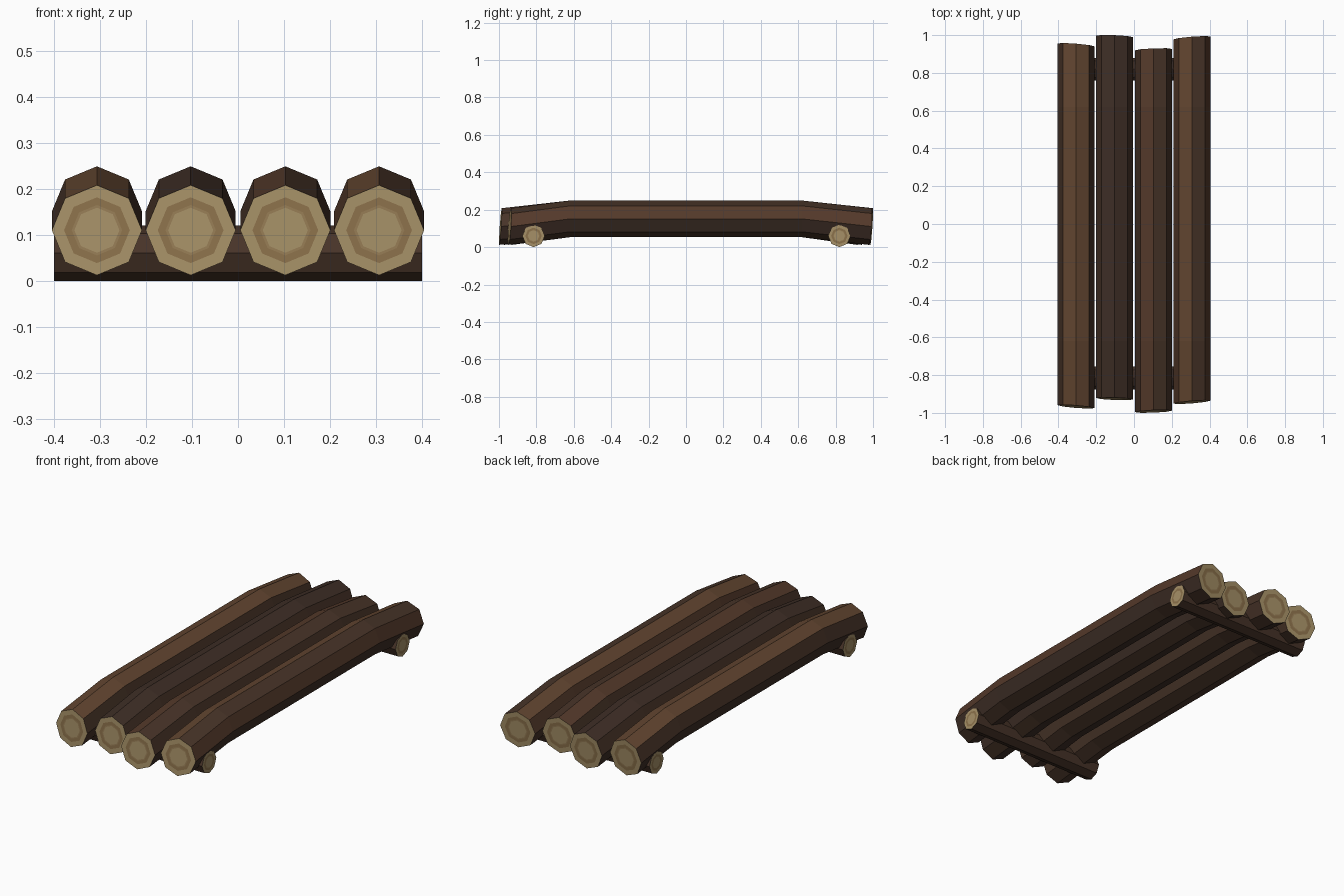
import bpy, bmesh
from math import sin, cos, pi

if "Cube" in bpy.data.objects:
    bpy.data.objects.remove(bpy.data.objects["Cube"])


def mat(name, rgb):
    m = bpy.data.materials.new(name)
    m.diffuse_color = (*rgb, 1)
    m.use_nodes = True
    m.node_tree.nodes["Principled BSDF"].inputs["Base Color"].default_value = m.diffuse_color
    return m


bark = [mat("bark_light", (.120, .059, .029)), mat("bark_red", (.088, .041, .023)),
        mat("bark_mid", (.064, .034, .021)), mat("bark_dark", (.048, .027, .019))]
wood = [mat("wood_light", (.38, .28, .135)), mat("wood_ring", (.26, .165, .07)),
        mat("wood_mid", (.30, .20, .09))]
SIDES = 8
# cut-end growth rings: (inner radius fraction, wood index)
RINGS = [(.73, 0), (.56, 1), (.50, 2)]


def make_log(name, stations, radius, facets, axis):
    """Octagonal log; stations = (position, z, sideways slant, vertical slant)."""
    bm = bmesh.new()

    def ring(st, scale):
        pos, z, slant, tilt = st
        verts = []
        for i in range(SIDES):
            a = 2 * pi * i / SIDES
            u, w = radius * scale * cos(a), radius * scale * sin(a)
            along = pos + u * slant + w * tilt
            verts.append(bm.verts.new((u, along, z + w)))
        return verts

    def bridge(a, b, mats):
        for i in range(SIDES):
            j = (i + 1) % SIDES
            bm.faces.new((a[i], a[j], b[j], b[i])).material_index = mats[i]

    # bark
    loops = [ring(s, 1) for s in stations]
    for a, b in zip(loops, loops[1:]):
        bridge(a, b, facets)
    # ringed cut ends
    for st, outer in ((stations[0], loops[0]), (stations[-1], loops[-1])):
        for scale, m in RINGS:
            inner = ring(st, scale)
            bridge(outer, inner, [4 + m] * SIDES)
            outer = inner
        bm.faces.new(outer).material_index = 4
    bmesh.ops.recalc_face_normals(bm, faces=bm.faces)
    me = bpy.data.meshes.new(name)
    bm.to_mesh(me)
    bm.free()
    for m in bark + wood:
        me.materials.append(m)
    ob = bpy.data.objects.new(name, me)
    if axis == "x":
        ob.rotation_euler.z = -pi / 2
    bpy.context.collection.objects.link(ob)
    return ob


# deck logs: x, front y, back y, end slants (front, back), bark per facet (from +x, upwards)
LOGS = [
    (-.307, -.967, .948, -.08, -.08, [2, 0, 0, 2, 3, 2, 2, 2]),
    (-.103, -.925, .993, -.04, -.04, [2, 3, 3, 2, 3, 3, 2, 2]),
    (.103, -.992, .923, .04, .04, [2, 2, 1, 2, 2, 3, 2, 3]),
    (.307, -.943, .985, .08, .08, [1, 2, 0, 1, 2, 3, 2, 3]),
]
for n, (x, y0, y1, s0, s1, facets) in enumerate(LOGS, 1):
    stations = [(y0, .11, s0, .07), (-.62, .151, 0, 0), (.62, .151, 0, 0), (y1, .11, s1, .07)]
    make_log(f"deck_log_{n}", stations, .098, facets, "y").location.x = x

# cross beams underneath
for name, y in (("front_cross_beam", -.815), ("back_cross_beam", .82)):
    beam = make_log(name, [(-.4, .06, 0, 0), (.4, .06, 0, 0)], .06, [2] * SIDES, "x")
    beam.location.y = y
